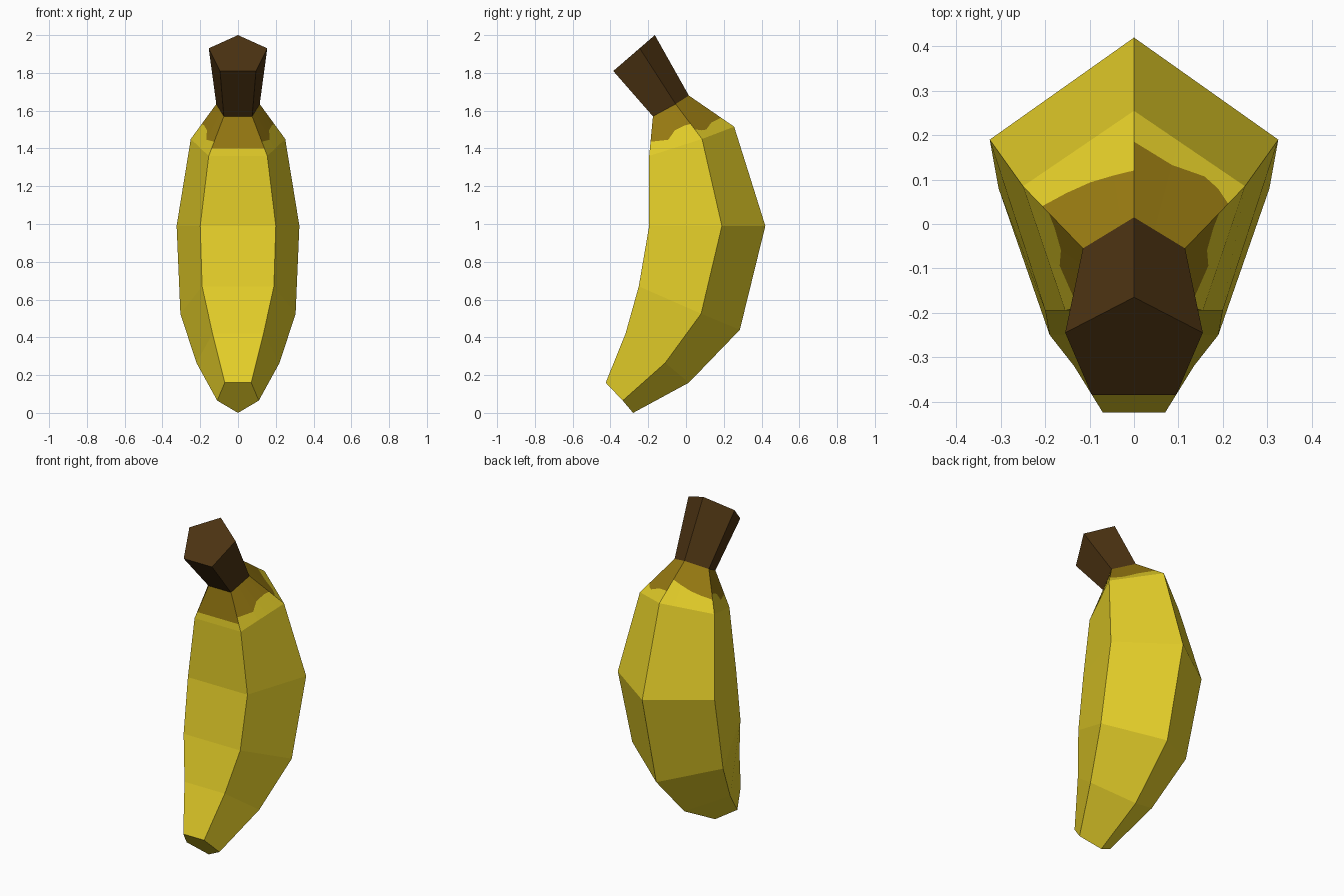
import bpy
import bmesh
from mathutils import Vector

cube = bpy.data.objects.get("Cube")
if cube:
    bpy.data.objects.remove(cube, do_unlink=True)


def make_material(name, colour):
    mat = bpy.data.materials.new(name)
    mat.use_nodes = True
    mat.diffuse_color = (*colour, 1)
    mat.node_tree.nodes["Principled BSDF"].inputs["Base Color"].default_value = (*colour, 1)
    return mat


yellow = make_material("ripe yellow", (0.78, 0.62, 0.022))
ochre = make_material("ochre brown", (0.32, 0.20, 0.006))
brown = make_material("dark stem brown", (0.072, 0.033, 0.006))


def ring(back, side, front):
    """Mirrored five-sided section: back ridge, two sides, two front corners."""
    (sx, sy, sz), (fx, fy, fz) = side, front
    return [Vector(p) for p in ((0, *back), (sx, sy, sz), (fx, fy, fz),
                                (-fx, fy, fz), (-sx, sy, sz))]


# Sections from the blossom tip up to the cut end of the stem
rings = [
    ring((-0.28, 0.0), (0.11, -0.335, 0.065), (0.07, -0.425, 0.16)),
    ring((0.015, 0.16), (0.22, -0.11, 0.265), (0.135, -0.32, 0.42)),
    ring((0.285, 0.44), (0.305, 0.08, 0.525), (0.19, -0.25, 0.67)),
    ring((0.42, 0.99), (0.325, 0.19, 0.99), (0.20, -0.195, 0.99)),
    ring((0.255, 1.515), (0.25, 0.085, 1.45), (0.155, -0.195, 1.36)),
    ring((0.015, 1.68), (0.115, -0.055, 1.635), (0.075, -0.175, 1.57)),
    ring((-0.165, 2.0), (0.155, -0.245, 1.93), (0.095, -0.385, 1.81)),
]


def add_face(bm, points, material=0):
    bm.faces.new([bm.verts.new(p) for p in points]).material_index = material


def add_band(bm, low, high):
    for i in range(5):
        j = (i + 1) % 5
        add_face(bm, (low[j], low[i], high[i], high[j]))


def finish(bm, name, materials):
    bmesh.ops.remove_doubles(bm, verts=bm.verts, dist=0.0005)
    mesh = bpy.data.meshes.new(name)
    bm.to_mesh(mesh)
    bm.free()
    for mat in materials:
        mesh.materials.append(mat)
    obj = bpy.data.objects.new(name, mesh)
    bpy.context.collection.objects.link(obj)


def flip(edge):
    return [(1 - u, t) for u, t in reversed(edge)]


# Ragged colour edge on each shoulder panel: (across, up) fractions
side_edge = [(0, 0.36), (0.4, 0.25), (0.6, 0.42), (0.85, 0.45), (1, 0.43)]
back_left = [(0, 0.29), (0.4, 0.27), (0.7, 0.17), (0.85, 0.2), (1, 0.28)]
back_right = [(0, 0.56), (0.25, 0.48), (0.5, 0.4), (0.75, 0.35), (1, 0.32)]
front_edge = [(0, 0.19), (1, 0.19)]
panel_edges = [back_left, flip(side_edge), front_edge, side_edge, flip(back_right)]

# Fruit body with its closed tip
bm = bmesh.new()
add_face(bm, rings[0])
for low, high in zip(rings[:4], rings[1:5]):
    add_band(bm, low, high)

# Shoulder panels, yellow below the ragged edge and ochre above it
low, high = rings[4], rings[5]
for i, edge in enumerate(panel_edges):
    j = (i + 1) % 5
    columns = []
    for u, t in edge:
        bottom, top = low[i].lerp(low[j], u), high[i].lerp(high[j], u)
        columns.append((bottom, bottom.lerp(top, t), top))
    for a, b in zip(columns, columns[1:]):
        add_face(bm, (b[0], a[0], a[1], b[1]), 0)
        add_face(bm, (b[1], a[1], a[2], b[2]), 1)
finish(bm, "fruit_body", [yellow, ochre])

# Flared stem with a flat cut end
bm = bmesh.new()
add_band(bm, rings[5], rings[6])
add_face(bm, reversed(rings[6]))
finish(bm, "stem", [brown])
